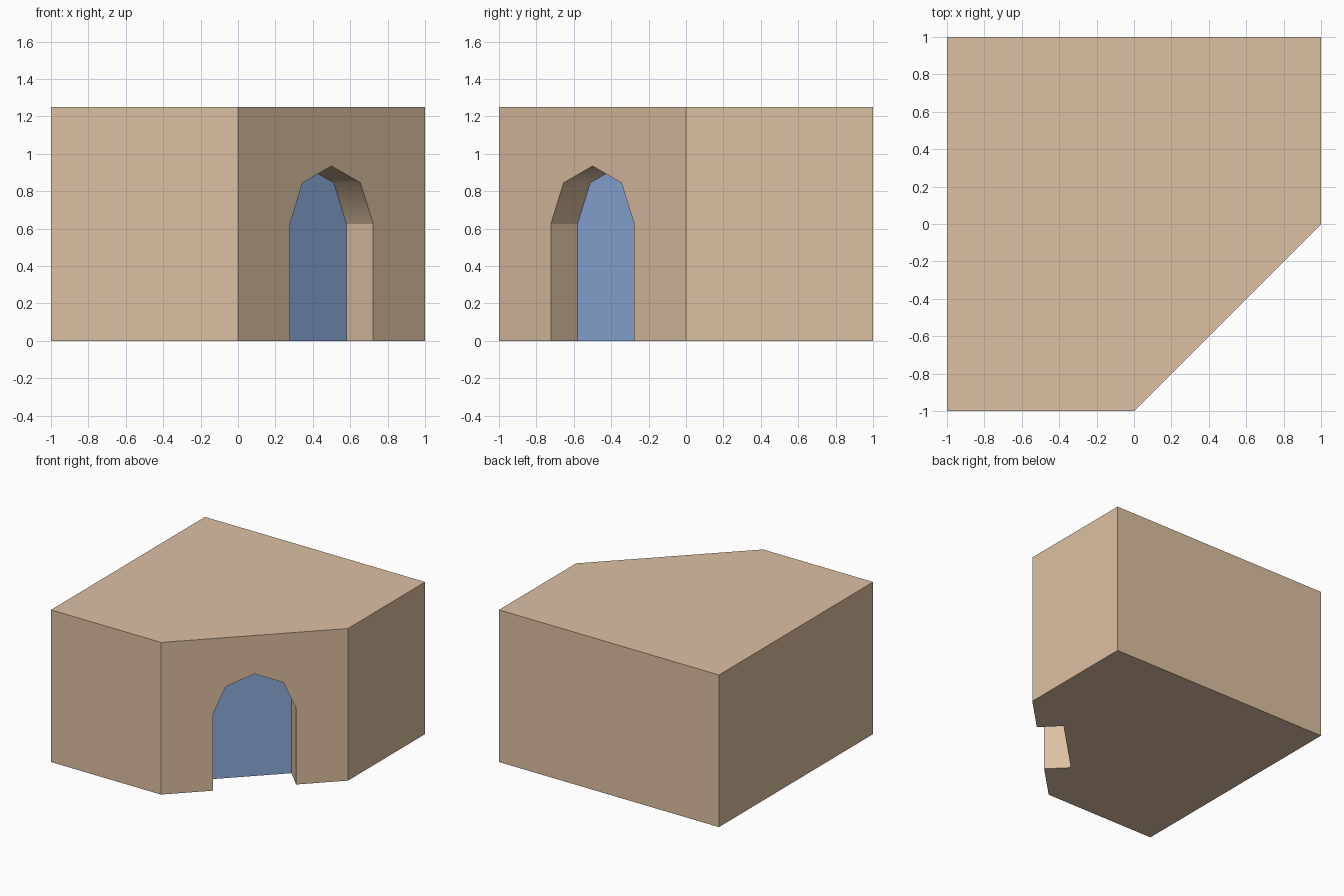
import bpy
import bmesh
import math
from mathutils import Vector

default = bpy.data.objects.get("Cube")
if default:
    bpy.data.objects.remove(default, do_unlink=True)

HEIGHT = 1.25
DOOR_CENTRE = Vector((0.5, -0.5, 0))
OUTWARD = Vector((1, -1, 0)).normalized()
ALONG = Vector((1, 1, 0)).normalized()
DEPTH = 0.202
SPRING = 0.625


def flat_material(name, colour):
    mat = bpy.data.materials.new(name)
    mat.use_nodes = True
    mat.diffuse_color = colour
    mat.node_tree.nodes["Principled BSDF"].inputs["Base Color"].default_value = colour
    return mat


def prism(name, outline, sweep):
    """Extrude a closed outline along a vector into a solid object."""
    bm = bmesh.new()
    face = bm.faces.new([bm.verts.new(p) for p in outline])
    swept = bmesh.ops.extrude_face_region(bm, geom=[face], use_keep_orig=True)
    moved = [g for g in swept["geom"] if isinstance(g, bmesh.types.BMVert)]
    bmesh.ops.translate(bm, verts=moved, vec=sweep)
    bmesh.ops.recalc_face_normals(bm, faces=bm.faces)
    mesh = bpy.data.meshes.new(name)
    bm.to_mesh(mesh)
    bm.free()
    obj = bpy.data.objects.new(name, mesh)
    bpy.context.collection.objects.link(obj)
    return obj


# Block with one corner cut off diagonally
footprint = [(-1, -1), (0, -1), (1, 0), (1, 1), (-1, 1)]
block = prism("corner_block", [(x, y, 0) for x, y in footprint], Vector((0, 0, HEIGHT)))
block.data.materials.append(flat_material("sandy_wall", (0.72, 0.53, 0.36, 1)))
block.data.materials.append(flat_material("blue_door", (0.27, 0.42, 0.73, 1)))

# Faceted arch recess, open at the floor
half_arch = [(0.315, -0.2), (0.315, SPRING), (0.219, 0.845)]
arch = half_arch + [(0, 0.935)] + [(-u, z) for u, z in reversed(half_arch)]
start = DOOR_CENTRE - OUTWARD * DEPTH
cutter = prism("arch_cutter", [start + ALONG * u + Vector((0, 0, z)) for u, z in arch],
               OUTWARD * (DEPTH + 0.2))
cutter.hide_render = True

cut = block.modifiers.new("arch_recess", "BOOLEAN")
cut.operation = "DIFFERENCE"
cut.solver = "EXACT"
cut.object = cutter
bpy.context.view_layer.objects.active = block
block.select_set(True)
cutter.select_set(False)
bpy.ops.object.modifier_apply(modifier=cut.name)
bpy.data.objects.remove(cutter, do_unlink=True)

# Smooth vault, flat walls, blue back panel
bpy.ops.object.shade_smooth_by_angle(angle=math.radians(60))
for face in block.data.polygons:
    inset = (DOOR_CENTRE - face.center).dot(OUTWARD)
    is_door = face.normal.dot(OUTWARD) > 0.99 and inset > DEPTH / 2
    is_vault = face.normal.z < -0.1 and face.center.z > SPRING
    face.material_index = 1 if is_door else 0
    face.use_smooth = is_vault
